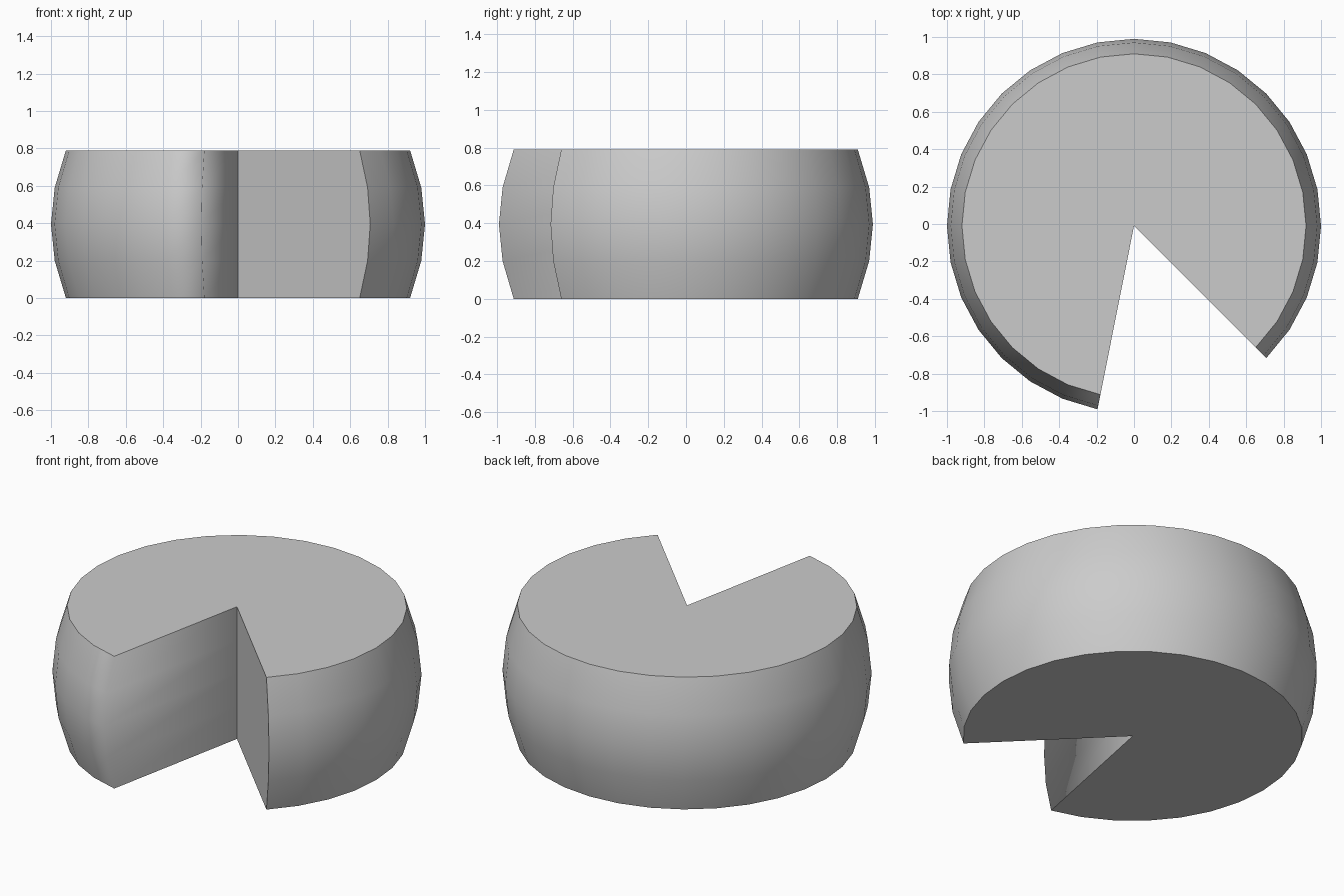
import bpy, bmesh, math

if "Cube" in bpy.data.objects:
    bpy.data.objects.remove(bpy.data.objects["Cube"])

SIDES = 32
STEP = 2 * math.pi / SIDES
START = -math.pi / 4          # right side of the missing wedge
KEPT = 27                     # segments left after the wedge is removed
SHIFT_Y = -0.01
PROFILE = [(0.92, 0.0), (0.98, 0.2), (1.0, 0.395), (0.98, 0.59), (0.92, 0.79)]

bm = bmesh.new()

# Rows of points: the centre axis, then the bulging rim around it
rows = []
for r, z in PROFILE:
    row = [bm.verts.new((0, SHIFT_Y, z))]
    for i in range(KEPT + 1):
        a = START + i * STEP
        row.append(bm.verts.new((r * math.cos(a), r * math.sin(a) + SHIFT_Y, z)))
    rows.append(row)

# Rim and the two cut walls
n = KEPT + 2
for low, high in zip(rows, rows[1:]):
    for i in range(n):
        j = (i + 1) % n
        bm.faces.new((low[i], low[j], high[j], high[i])).smooth = True

# Flat bottom and top
bm.faces.new(rows[0][::-1])
bm.faces.new(rows[-1])

# Sharp creases: cap outlines, wedge tip and right cut; the left cut stays soft
for row in (rows[0], rows[-1]):
    for i in range(n):
        bm.edges.get((row[i], row[(i + 1) % n])).smooth = False
for low, high in zip(rows, rows[1:]):
    for i in (0, 1):
        bm.edges.get((low[i], high[i])).smooth = False

bmesh.ops.recalc_face_normals(bm, faces=bm.faces[:])
mesh = bpy.data.meshes.new("cut_wheel")
bm.to_mesh(mesh)
bm.free()
wheel = bpy.data.objects.new("cut_wheel", mesh)
bpy.context.collection.objects.link(wheel)
